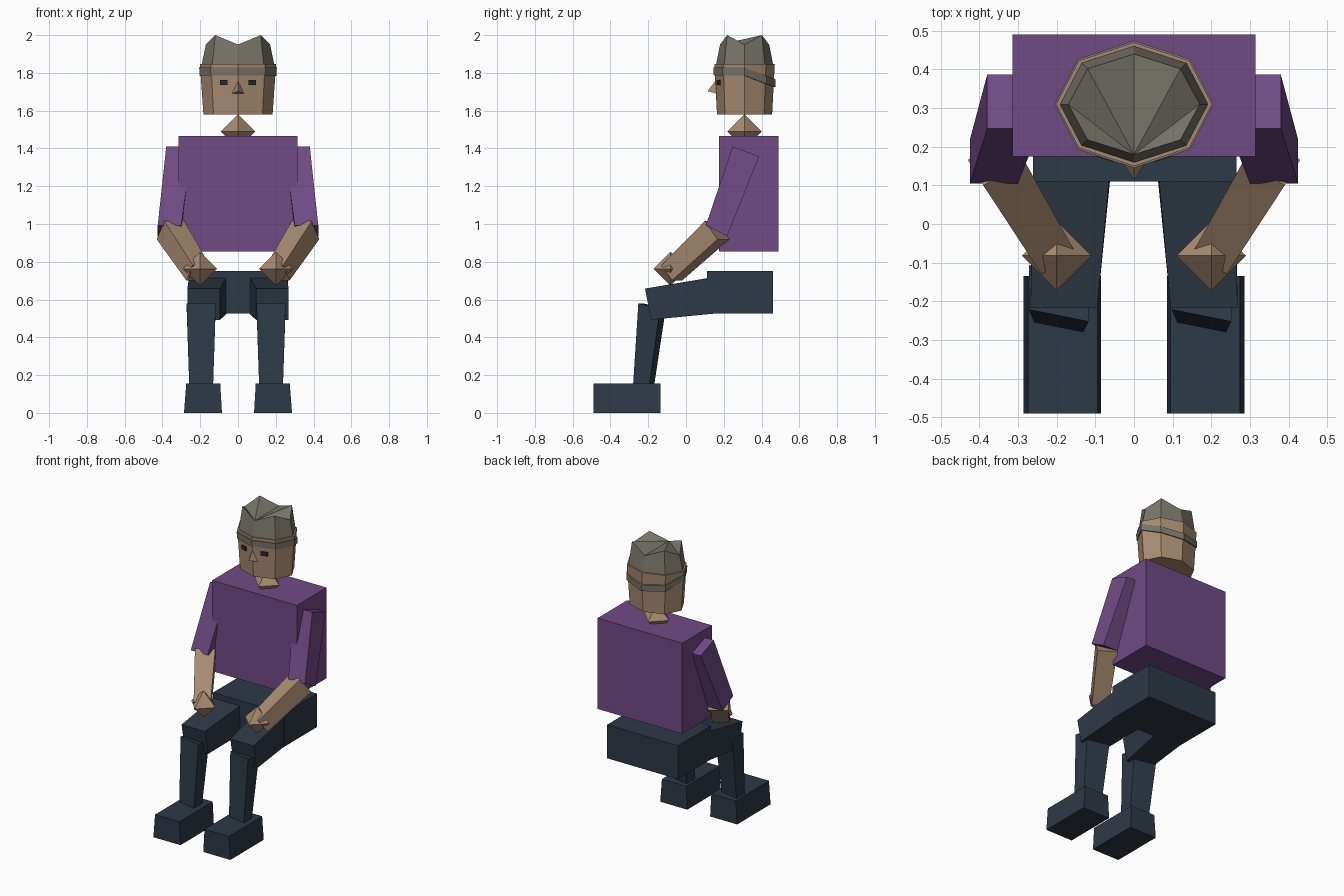
import bpy, bmesh, math
from mathutils import Vector

if "Cube" in bpy.data.objects:
    bpy.data.objects.remove(bpy.data.objects["Cube"])


def material(name, rgb):
    m = bpy.data.materials.new(name)
    m.diffuse_color = (*rgb, 1)
    m.use_nodes = True
    m.node_tree.nodes["Principled BSDF"].inputs["Base Color"].default_value = m.diffuse_color
    return m


SKIN = material("skin", (0.39, 0.26, 0.165))
SHIRT = material("purple shirt", (0.162, 0.069, 0.235))
HAIR = material("grey hair", (0.19, 0.18, 0.145))
TROUSERS = material("dark blue trousers", (0.027, 0.041, 0.061))
EYES = material("dark eyes", (0.022, 0.024, 0.03))


def loft(name, rings, mat):
    """Closed flat-faced solid through rings of equal vertex count."""
    bm = bmesh.new()
    rows = [[bm.verts.new(p) for p in ring] for ring in rings]
    n = len(rows[0])
    for a, b in zip(rows, rows[1:]):
        for i in range(n):
            j = (i + 1) % n
            bm.faces.new((a[i], a[j], b[j], b[i]))
    for row in (rows[0], rows[-1]):          # caps fan out from the first vertex
        for i in range(1, n - 1):
            bm.faces.new((row[0], row[i], row[i + 1]))
    bmesh.ops.recalc_face_normals(bm, faces=bm.faces)
    me = bpy.data.meshes.new(name)
    bm.to_mesh(me)
    bm.free()
    me.materials.append(mat)
    ob = bpy.data.objects.new(name, me)
    bpy.context.collection.objects.link(ob)
    return ob


def rect(x0, x1, front, back, skew=0.0):
    """Four corners from an x span and (y, z) of the front and back edges."""
    c = (x0 + x1) / 2
    return [(x, y + skew * (x - c), z) for x, (y, z) in
            ((x0, front), (x1, front), (x1, back), (x0, back))]


def box(name, x, y, z, mat):
    return loft(name, [rect(*x, (y[0], h), (y[1], h)) for h in z], mat)


def octagon(rx, ry, z, zc=None, cy=0.31):
    """Eight-sided ring starting at the front; zc(i) gives height offsets."""
    pts = []
    for i in range(8):
        a = math.pi * i / 4
        pts.append((rx * math.sin(a), cy - ry * math.cos(a), z + (zc(i) if zc else 0)))
    return pts


def octahedron(name, centre, r, mat):
    bm = bmesh.new()
    bmesh.ops.create_uvsphere(bm, u_segments=4, v_segments=2, radius=r)
    me = bpy.data.meshes.new(name)
    bm.to_mesh(me)
    bm.free()
    me.materials.append(mat)
    ob = bpy.data.objects.new(name, me)
    ob.location = centre
    bpy.context.collection.objects.link(ob)


# Body
box("torso", (-0.315, 0.315), (0.175, 0.49), (0.855, 1.465), SHIRT)
box("hips", (-0.262, 0.265), (0.11, 0.46), (0.525, 0.75), TROUSERS)
octahedron("neck", (0, 0.31, 1.49), 0.092, SKIN)

# Head, zigzag crown of hair, and lower hair band dipping at the back
loft("head", [octagon(0.183, 0.146, 1.58), octagon(0.202, 0.16, 1.848)], SKIN)
loft("hair_crown", [octagon(0.193, 0.152, 1.84),
                    octagon(0.17, 0.13, 2.0, lambda i: 0 if i % 2 else -0.05)], HAIR)


def dip(i):
    return {3: -0.045, 4: -0.063, 5: -0.045}.get(i, 0)


loft("hair_band", [octagon(0.2035, 0.163, 1.787, dip),
                   octagon(0.2055, 0.165, 1.828, dip)], HAIR)

# Nose
loft("nose", [[(-0.032, 0.162, 1.69), (0.032, 0.162, 1.69), (0, 0.155, 1.757)],
              [(-0.001, 0.115, 1.703), (0.001, 0.115, 1.703), (0, 0.115, 1.705)]], SKIN)

for side, s in (("left", -1), ("right", 1)):
    def m(ring):
        return [(s * x, y, z) for x, y, z in ring]

    # Eye plate lying on the slanted face panel
    loft(side + "_eye", [m(rect(0.055, 0.095, (0.168 + d, h), (0.176 + d, h), 0.33))
                         for h, d in ((1.735, 0), (1.762, -0.001))], EYES)

    # Sleeve
    loft(side + "_upper_arm", [m(rect(0.245, 0.38, (0.247, 1.41), (0.387, 1.358))),
                               m(rect(0.3, 0.425, (0.105, 0.993), (0.218, 0.935)))], SHIRT)

    # Forearm, a tapered square bar from elbow to wrist
    e, w = Vector((s * 0.357, 0.165, 0.967)), Vector((s * 0.212, -0.075, 0.742))
    d = (w - e).normalized()
    u = d.cross(Vector((0, 0, 1))).normalized()
    v = u.cross(d)
    loft(side + "_forearm", [[c + u * r * a + v * r * b for a, b in
                              ((-1, -1), (1, -1), (1, 1), (-1, 1))]
                             for c, r in ((e, 0.062), (w, 0.052))], SKIN)
    octahedron(side + "_hand", (s * 0.2, -0.082, 0.763), 0.09, SKIN)

    # Thigh
    loft(side + "_thigh", [m(rect(0.052, 0.257, (0.254, 0.737), (0.215, 0.532))),
                           m(rect(0.095, 0.268, (-0.217, 0.658), (-0.185, 0.493)))], TROUSERS)

    # Shin, both turned the same way
    cx = -0.195 if s < 0 else 0.175
    loft(side + "_shin",
         [rect(cx - 0.077, cx + 0.077, (-0.237, 0.578), (-0.122, 0.555), -0.2),
          rect(cx - 0.063, cx + 0.063, (-0.268, 0.14), (-0.182, 0.14), -0.2)], TROUSERS)

    # Foot
    loft(side + "_foot", [m(rect(0.085, 0.286, (-0.49, 0), (-0.135, 0))),
                          m(rect(0.094, 0.274, (-0.49, 0.155), (-0.135, 0.155)))], TROUSERS)
